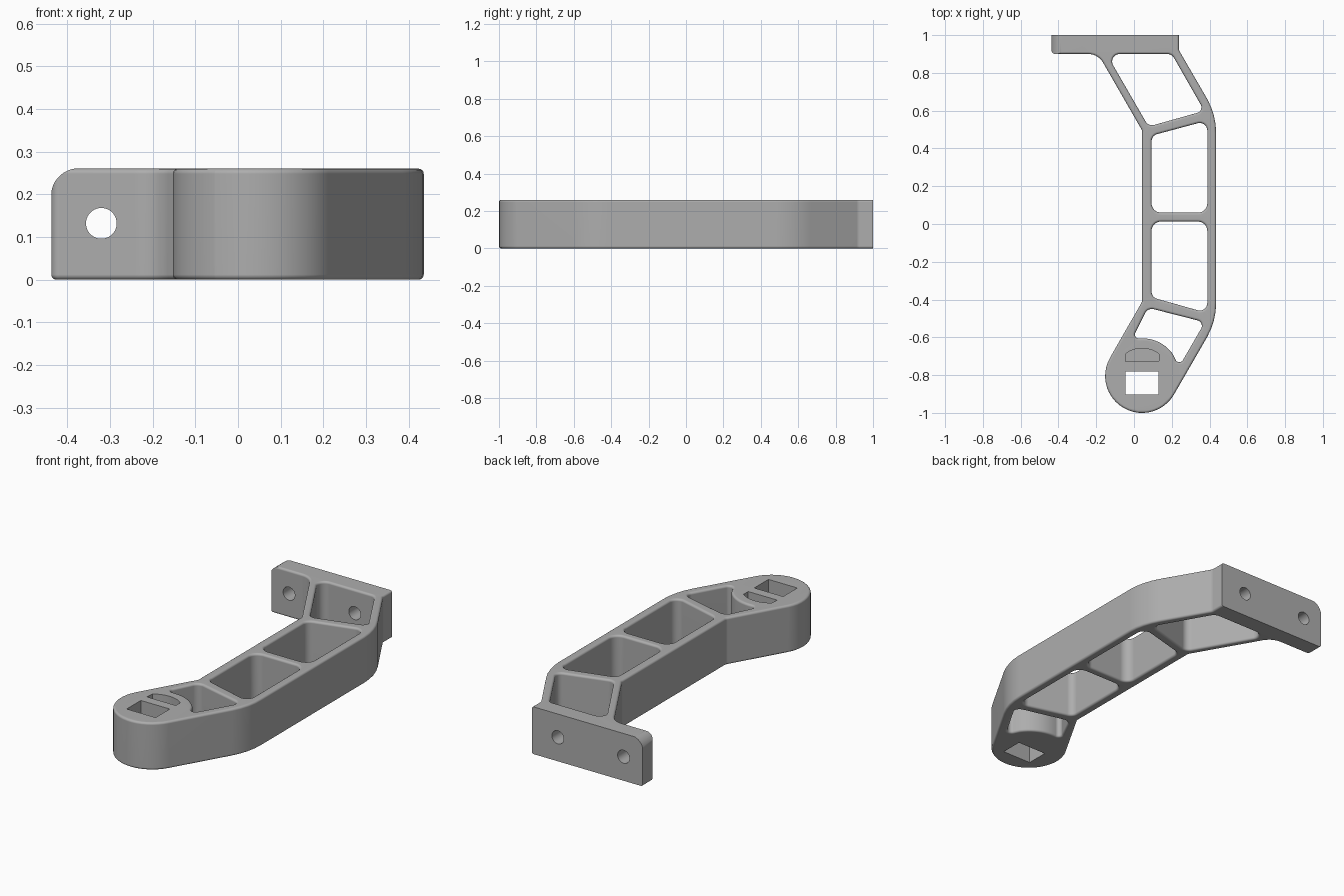
import bpy, bmesh
from math import sin, cos, tan, radians, pi
from mathutils import Vector

HEIGHT = 0.26
EDGE = 0.012                      # rounding of the top and bottom rims
HUB = Vector((0.043, -0.805))
HUB_R = 0.195

cube = bpy.data.objects.get("Cube")
if cube:
    bpy.data.objects.remove(cube, do_unlink=True)

grey = bpy.data.materials.new("matte_grey")
grey.use_nodes = True
grey.diffuse_color = (0.42, 0.42, 0.42, 1)
grey.node_tree.nodes["Principled BSDF"].inputs["Base Color"].default_value = grey.diffuse_color


def rounded(corners):
    """Closed outline from (x, y, radius) corners."""
    out = []
    for i, (x, y, r) in enumerate(corners):
        p = Vector((x, y))
        if r == 0:
            out.append(p)
            continue
        a = (Vector(corners[i - 1][:2]) - p).normalized()
        b = (Vector(corners[(i + 1) % len(corners)][:2]) - p).normalized()
        half = a.angle(b) / 2
        centre = p + (a + b).normalized() * (r / sin(half))
        start = p + a * (r / tan(half)) - centre
        turn = pi - 2 * half
        if a.x * b.y - a.y * b.x > 0:
            turn = -turn
        steps = max(4, int(abs(turn) / radians(8)))
        for k in range(steps + 1):
            t = turn * k / steps
            out.append(centre + Vector((start.x * cos(t) - start.y * sin(t),
                                        start.x * sin(t) + start.y * cos(t))))
    return out


def area(pts):
    return sum(p.x * q.y - q.x * p.y for p, q in zip(pts, pts[1:] + pts[:1])) / 2


def offset(pts, d):
    """Shift an outline to its left by d."""
    out = []
    for i, p in enumerate(pts):
        e = (p - pts[i - 1]).normalized()
        f = (pts[(i + 1) % len(pts)] - p).normalized()
        n = Vector((-e.y - f.y, e.x + f.x)).normalized()
        out.append(p + n * (d / max(0.5, n.dot(Vector((-e.y, e.x))))))
    return out


def finish(bm, name):
    bmesh.ops.recalc_face_normals(bm, faces=bm.faces)
    mesh = bpy.data.meshes.new(name)
    bm.to_mesh(mesh)
    bm.free()
    mesh.materials.append(grey)
    ob = bpy.data.objects.new(name, mesh)
    bpy.context.collection.objects.link(ob)
    return ob


def plate(name, loops, height, edge):
    """Solid plate with openings and rounded rims; the first loop is the outside."""
    bm = bmesh.new()
    steps = 4
    low = [(edge * (1 - sin(t)), edge * (1 - cos(t)))
           for t in (pi / 2 * k / steps for k in range(steps + 1))]
    levels = low + [(d, height - z) for d, z in reversed(low)]
    caps = [[], []]
    for i, pts in enumerate(loops):
        if (area(pts) > 0) != (i == 0):
            pts = pts[::-1]
        rings = [[bm.verts.new((p.x, p.y, z)) for p in offset(pts, d)] for d, z in levels]
        for r, s in zip(rings, rings[1:]):
            for k in range(len(r)):
                bm.faces.new((r[k - 1], r[k], s[k], s[k - 1]))
        for cap, ring in zip(caps, (rings[0], rings[-1])):
            cap += [bm.edges.get((ring[k - 1], ring[k])) for k in range(len(ring))]
    for cap in caps:
        bmesh.ops.triangle_fill(bm, edges=cap, use_beauty=True)
    return finish(bm, name)


def prism(name, pts, lo, hi, along_y=False):
    """Straight extrusion along z, or along y from an x-z outline."""
    bm = bmesh.new()
    ends = [[bm.verts.new((p.x, h, p.y) if along_y else (p.x, p.y, h)) for p in pts]
            for h in (lo, hi)]
    for end in ends:
        bm.faces.new(end)
    for k in range(len(pts)):
        bm.faces.new((ends[0][k - 1], ends[0][k], ends[1][k], ends[1][k - 1]))
    return finish(bm, name)


def box_outline(x0, x1, y0, y1):
    return [Vector(p) for p in ((x0, y0), (x1, y0), (x1, y1), (x0, y1))]


def circle(x, y, r, n=40):
    return [Vector((x + r * cos(2 * pi * k / n), y + r * sin(2 * pi * k / n))) for k in range(n)]


def combine(target, cutter, operation="DIFFERENCE"):
    cutter.hide_render = True
    mod = target.modifiers.new("cut", "BOOLEAN")
    mod.operation = operation
    mod.solver = "EXACT"
    mod.object = cutter
    bpy.context.view_layer.objects.active = target
    bpy.ops.object.modifier_apply(modifier=mod.name)
    bpy.data.objects.remove(cutter, do_unlink=True)


# Outer outline: mounting flange, bent arm and round hub
down = Vector((-0.5, -0.866)) * HUB_R
side = Vector((-0.866, 0.5)) * HUB_R
hub_left, hub_right = HUB + down + side, HUB + down - side
outside = rounded([
    (-0.437, 1.1, 0), (-0.437, 0.9, 0.02), (-0.19, 0.9, 0.09),
    (0.043, 0.495, 0.03), (0.043, -0.411, 0.03),
    (*hub_left, HUB_R - 0.0005), (*hub_right, HUB_R - 0.0005),
    (0.435, -0.516, 0.37), (0.435, 0.58, 0.37),
    (0.238, 0.92, 0.03), (0.238, 1.1, 0)])

# Four lightening pockets between the ribs
pockets = [
    rounded([(-0.145, 0.9, 0.04), (0.2, 0.9, 0.04), (0.372, 0.599, 0.03), (0.077, 0.516, 0.04)]),
    rounded([(0.093, 0.06, 0.05), (0.388, 0.06, 0.05), (0.388, 0.547, 0.04), (0.093, 0.468, 0.04)]),
    rounded([(0.093, 0.013, 0.05), (0.388, 0.013, 0.05), (0.388, -0.471, 0.04), (0.093, -0.388, 0.04)])]
hub_arc = [(HUB.x + 0.2 * cos(radians(a)), HUB.y + 0.2 * sin(radians(a)), 0)
           for a in range(36, 91, 6)]
pockets.append(rounded([(0.073, -0.443, 0.04), (0.375, -0.52, 0.03), (0.238, -0.757, 0.022)]
                       + hub_arc + [(-0.008, -0.607, 0.02)]))

bracket = plate("bracket_arm", [outside] + pockets, HEIGHT, EDGE)

# Flat back face and rounded upper flange corner
envelope = rounded([(-0.6, -0.1, 0), (0.6, -0.1, 0), (0.6, 0.4, 0), (0.3, 0.4, 0),
                    (0.3, HEIGHT + 0.001, 0), (-0.437, HEIGHT + 0.001, 0.065),
                    (-0.437, 0.05, 0), (-0.6, 0.05, 0)])
corner = rounded([(-0.438, HEIGHT + 0.001, 0.065), (-0.438, 0.1, 0), (-0.3, HEIGHT + 0.001, 0)])
trim = prism("back_trim", box_outline(-0.6, 0.6, 1.0, 1.2), -0.1, 0.4)
combine(bracket, trim)
keep = prism("flange_envelope",
             rounded([(-0.438, -0.1, 0), (0.6, -0.1, 0), (0.6, HEIGHT + 0.001, 0),
                      (-0.438, HEIGHT + 0.001, 0.065)]), -1.2, 1.2, True)
combine(bracket, keep, "INTERSECT")

# Bolt holes through the flange
for x in (-0.32, 0.08):
    combine(bracket, prism("bolt_hole", circle(x, 0.132, 0.036), 0.85, 1.1, True))

# Square opening through the hub, arched strap slot and the link below the bar
combine(bracket, prism("square_opening", box_outline(-0.045, 0.131, -0.903, -0.78), -0.1, 0.4))
arch = [HUB + Vector((cos(radians(a)), sin(radians(a)))) * 0.147 for a in range(53, 128, 6)]
slot = [Vector((-0.045, -0.728)), Vector((0.131, -0.728))] + arch
combine(bracket, prism("strap_slot", slot, 0.13, 0.4))
combine(bracket, prism("strap_link", box_outline(-0.045, 0.131, -0.79, -0.72), 0.13, 0.19))

# Smooth curves with crisp edges
bpy.ops.object.select_all(action="DESELECT")
bracket.select_set(True)
bpy.context.view_layer.objects.active = bracket
bpy.ops.object.shade_smooth_by_angle(angle=radians(32))
weighted = bracket.modifiers.new("even_shading", "WEIGHTED_NORMAL")
weighted.keep_sharp = True
